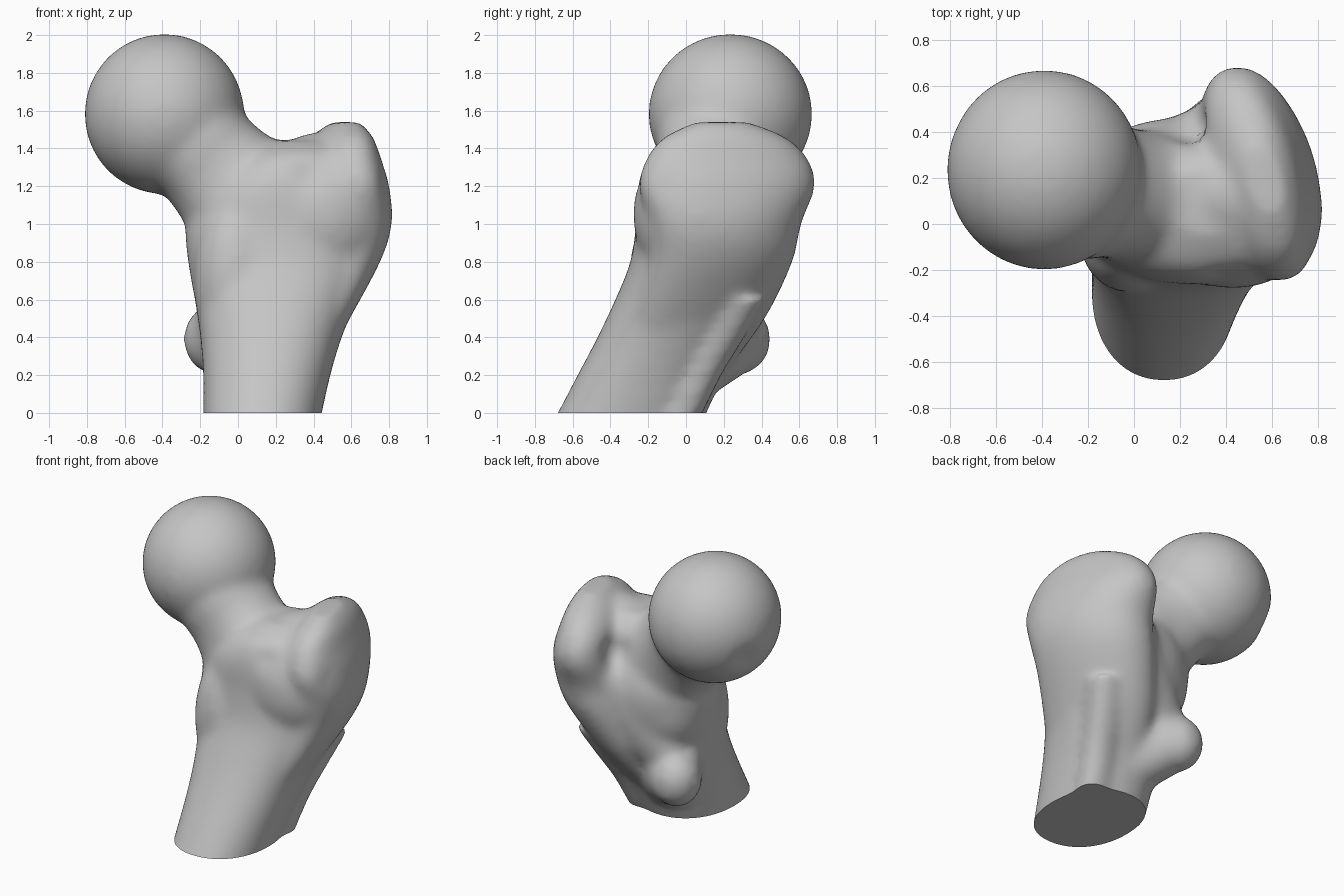
import bpy, bmesh, math
from mathutils import Vector

cube = bpy.data.objects.get("Cube")
if cube:
    bpy.data.objects.remove(cube, do_unlink=True)

SIDES = 48
STEPS = 4
X, Y, Z = Vector((1, 0, 0)), Vector((0, 1, 0)), Vector((0, 0, 1))
bm = bmesh.new()


def power(v, p=0.92):
    return math.copysign(abs(v) ** p, v)


def refine(stations):
    """Pass a smooth curve through rows of numbers."""
    rows = [Vector(s) for s in stations]
    rows = [2 * rows[0] - rows[1]] + rows + [2 * rows[-1] - rows[-2]]
    out = []
    for a, b, c, d in zip(rows, rows[1:], rows[2:], rows[3:]):
        for k in range(STEPS):
            t = k / STEPS
            out.append(b + (c - a) * (t / 2) + (2 * a - 5 * b + 4 * c - d) * (t * t / 2)
                       + (3 * b - a - 3 * c + d) * (t ** 3 / 2))
    return out + [rows[-2]]


def loft(stations, u, v, shear=0.0):
    """Closed tube through oval stations: x, y, z, u radius, v radius."""
    rings = []
    for cx, cy, cz, ru, rv in refine(stations):
        ring = []
        for i in range(SIDES):
            a = math.tau * i / SIDES
            du, dv = ru * power(math.cos(a)), rv * power(math.sin(a))
            ring.append(bm.verts.new(Vector((cx, cy, cz)) + u * (du - shear * dv) + v * dv))
        rings.append(ring)
    faces = [bm.faces.new(rings[0]), bm.faces.new(rings[-1])]
    for low, high in zip(rings, rings[1:]):
        for i in range(SIDES):
            j = (i + 1) % SIDES
            faces.append(bm.faces.new((low[i], low[j], high[j], high[i])))
    bmesh.ops.recalc_face_normals(bm, faces=faces)


def level_loft(rows, shear=0.0):
    """Loft of level sections given as (z, x min, x max, y min, y max)."""
    loft([((x0 + x1) / 2, (y0 + y1) / 2, z, (x1 - x0) / 2, (y1 - y0) / 2)
          for z, x0, x1, y0, y1 in rows], X, Y, shear)


def ball(centre, radii):
    made = bmesh.ops.create_uvsphere(bm, u_segments=48, v_segments=24, radius=1)["verts"]
    for vert in made:
        vert.co = Vector(c + r * k for c, r, k in zip(centre, radii, vert.co))


# Shaft, running on below the cut plane
level_loft([
    (-.12, -.18, .42, -.74, .05),
    (0, -.185, .445, -.68, .11),
    (.2, -.185, .49, -.575, .2),
    (.4, -.2, .55, -.47, .31),
    (.6, -.23, .63, -.375, .4),
    (.8, -.265, .72, -.295, .45),
    (1.0, -.275, .76, -.265, .46),
    (1.2, -.18, .71, -.255, .40),
    (1.35, .0, .62, -.2, .34),
    (1.44, .15, .5, -.05, .26),
])

# Rough line down the outer back of the shaft
loft([
    (.31, -.1, -.12, .11, .11),
    (.33, -.02, 0, .11, .11),
    (.37, .08, .2, .11, .11),
    (.43, .2, .4, .11, .11),
    (.5, .31, .6, .11, .11),
], X, Y)

# Inner front buttress under the neck
ball((-.01, -.075, .72), (.225, .225, .44))

# Greater trochanter and the ridge below it
level_loft([
    (.2, .02, .42, -.4, .2),
    (.5, .1, .58, -.3, .42),
    (.8, .2, .74, -.2, .565),
    (1.0, .26, .8, -.2, .61),
    (1.2, .3, .78, -.25, .685),
    (1.35, .33, .735, -.21, .645),
    (1.46, .4, .7, -.12, .53),
    (1.54, .5, .64, .04, .34),
], shear=0.2)

# Broad front of the trochanter, and the slope up to its peak
ball((.43, .0, 1.05), (.36, .28, .38))
ball((.42, .13, 1.28), (.22, .22, .205))

# Neck
loft([
    (-.35, .22, 1.5, .315, .36),
    (-.22, .185, 1.41, .305, .34),
    (-.13, .155, 1.31, .305, .3),
    (.0, .12, 1.17, .345, .29),
    (.2, .12, 1.0, .44, .30),
], Vector((.67, 0, .74)).normalized(), Y)

# Head
ball((-.39, .235, 1.582), (.424, .435, .425))

# Lesser trochanter: a blunt cone leaning back and inward
loft([
    (.12, .0, .42, .25, .4),
    (.02, .13, .42, .22, .32),
    (-.07, .24, .41, .185, .24),
    (-.12, .31, .4, .155, .18),
    (-.155, .37, .385, .1, .12),
], Vector((.85, .5, 0)).normalized(), Z)
ball((-.125, .285, .39), (.165, .165, .185))

# Full back surface between the two trochanters
loft([
    (-.05, .2, .5, .17, .17),
    (.12, .25, .7, .21, .19),
    (.28, .31, .88, .21, .19),
    (.42, .4, 1.05, .18, .18),
], Vector((.7, 0, -.7)).normalized(), Y)
ball((.28, .24, .7), (.26, .22, .32))
ball((.02, .14, .85), (.27, .27, .34))

mesh = bpy.data.meshes.new("bone")
bm.to_mesh(mesh)
bm.free()
bone = bpy.data.objects.new("upper_thigh_bone", mesh)
bpy.context.collection.objects.link(bone)

# Fuse the parts and soften their joins
fuse = bone.modifiers.new("fuse", 'REMESH')
fuse.mode = 'VOXEL'
fuse.voxel_size = 0.024
soften = bone.modifiers.new("soften", 'SMOOTH')
soften.factor = 0.5
soften.iterations = 20
bpy.context.view_layer.update()
fused = bpy.data.meshes.new_from_object(
    bone.evaluated_get(bpy.context.evaluated_depsgraph_get()))
bone.modifiers.clear()
bone.data = fused

bm = bmesh.new()
bm.from_mesh(fused)
bm.normal_update()

# Hollows: pit of the head, pit behind the neck, and the rough outer front
hollows = [((-.74, .4, 1.45), .13, .025), ((.27, .4, 1.22), .16, .04),
           ((.38, -.22, 1.28), .13, .015), ((.74, -.1, 1.2), .14, .012)]
for vert in bm.verts:
    push = sum(depth * math.exp(-((vert.co - Vector(p)).length / size * 1.6) ** 2)
               for p, size, depth in hollows)
    vert.co -= vert.normal * push

# Flat cut across the bottom
cut = bmesh.ops.bisect_plane(bm, geom=bm.verts[:] + bm.edges[:] + bm.faces[:],
                             plane_co=(0, 0, 0), plane_no=Z, clear_inner=True)
rim = [e for e in cut["geom_cut"] if isinstance(e, bmesh.types.BMEdge)]
bmesh.ops.holes_fill(bm, edges=rim, sides=0)
bmesh.ops.recalc_face_normals(bm, faces=bm.faces[:])
bm.to_mesh(fused)
bm.free()

# Colour and shading
grey = bpy.data.materials.new("plain_grey")
grey.use_nodes = True
colour = (.56, .56, .56, 1)
grey.diffuse_color = colour
grey.node_tree.nodes["Principled BSDF"].inputs["Base Color"].default_value = colour
fused.materials.clear()
fused.materials.append(grey)
bpy.context.view_layer.objects.active = bone
bone.select_set(True)
bpy.ops.object.shade_smooth_by_angle(angle=math.radians(40))
